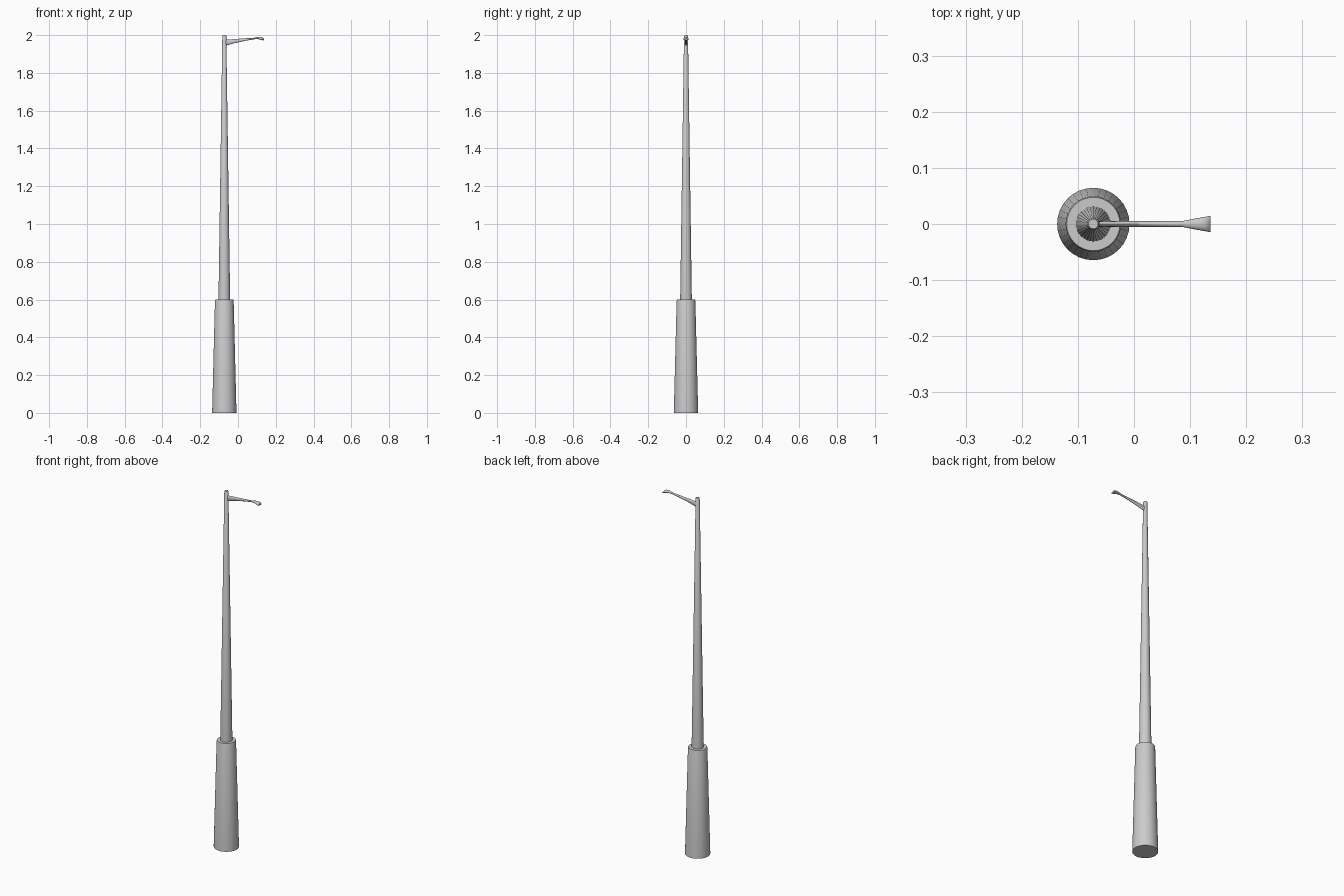
import bpy, bmesh, math

if "Cube" in bpy.data.objects:
    bpy.data.objects.remove(bpy.data.objects["Cube"])

POLE_X = -0.0725


def loft(name, rings):
    """Skin a list of equal-length point rings and cap both ends."""
    bm = bmesh.new()
    loops = [[bm.verts.new(p) for p in ring] for ring in rings]
    n = len(loops[0])
    for a, b in zip(loops, loops[1:]):
        for i in range(n):
            j = (i + 1) % n
            bm.faces.new((a[i], a[j], b[j], b[i]))
    bm.faces.new(loops[0])
    bm.faces.new(loops[-1])
    bmesh.ops.recalc_face_normals(bm, faces=bm.faces)
    mesh = bpy.data.meshes.new(name)
    bm.to_mesh(mesh)
    bm.free()
    obj = bpy.data.objects.new(name, mesh)
    bpy.context.collection.objects.link(obj)
    bpy.ops.object.select_all(action='DESELECT')
    obj.select_set(True)
    bpy.context.view_layer.objects.active = obj
    bpy.ops.object.shade_smooth_by_angle(angle=math.radians(35))
    return obj


def turned(name, profile, sides=32):
    """Round part about the pole axis from (radius, z) pairs."""
    angles = [2 * math.pi * i / sides for i in range(sides)]
    return loft(name, [[(POLE_X + r * math.cos(a), r * math.sin(a), z)
                        for a in angles] for r, z in profile])


# Thick tapered base sleeve
turned("base_sleeve", [(0.0645, 0), (0.0495, 0.594), (0.0475, 0.6)])

# Slender tapered pole
turned("pole", [(0.031, 0.59), (0.0105, 1.997), (0.0085, 2.0)])

# Bracket arm with flared lamp head: x, half width, bottom z, top z
sections = [
    (-0.070, 0.005, 1.943, 1.975),
    (-0.020, 0.005, 1.957, 1.979),
    (0.040, 0.005, 1.970, 1.983),
    (0.085, 0.005, 1.978, 1.986),
    (0.105, 0.009, 1.979, 1.990),
    (0.125, 0.0125, 1.974, 1.990),
    (0.132, 0.0138, 1.972, 1.987),
    (0.1365, 0.0145, 1.973, 1.981),
]
rings = []
for x, w, lo, hi in sections:
    rings.append([(x, w * math.cos(a), (lo + hi) / 2 + (hi - lo) / 2 * math.sin(a))
                  for a in (2 * math.pi * i / 16 for i in range(16))])
loft("lamp_arm", rings)
